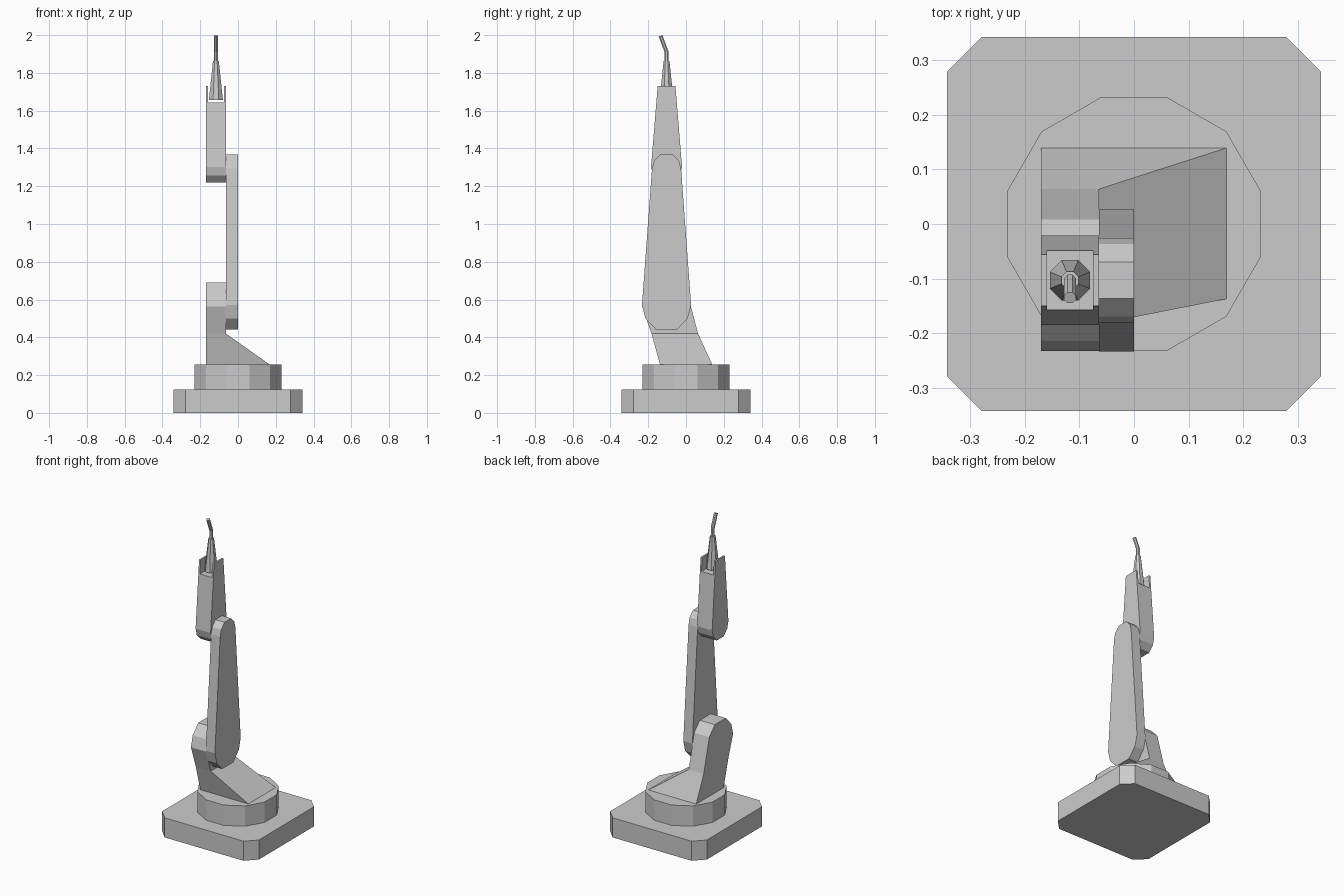
import bpy, bmesh
from math import pi, cos, sin, radians
from mathutils import Vector

if "Cube" in bpy.data.objects:
    bpy.data.objects.remove(bpy.data.objects["Cube"])

XL, XM, YC = -0.17, -0.064, -0.103   # outer and inner side of the arm, arm centre line


def finish(name, bm):
    bmesh.ops.recalc_face_normals(bm, faces=bm.faces)
    me = bpy.data.meshes.new(name)
    bm.to_mesh(me)
    bm.free()
    ob = bpy.data.objects.new(name, me)
    bpy.context.collection.objects.link(ob)
    return ob


def loft(bm, rings):
    """Skin closed rings of equal length and cap both ends."""
    vs = [[bm.verts.new(p) for p in r] for r in rings]
    n = len(vs[0])
    for a, b in zip(vs, vs[1:]):
        for i in range(n):
            bm.faces.new((a[i], a[(i + 1) % n], b[(i + 1) % n], b[i]))
    bm.faces.new(vs[0])
    bm.faces.new(vs[-1])
    return vs


def cap(zc, r, up):
    """Faceted half-round end in (y, z), running counter-clockwise."""
    half = [(1, 0), (.86, .54), (.43, .99)]
    pts = half + [(-y, z) for y, z in reversed(half)]
    s = 1 if up else -1
    return [(YC + s * r * y, zc + s * r * z) for y, z in pts]


def slab(bm, profile, x0, x1):
    return loft(bm, [[(x, y, z) for y, z in profile] for x in (x0, x1)])


def ring(n, r, centre, turn=0.0, tilt=0.0):
    """Polygon ring, tilted towards the front."""
    out = []
    for i in range(n):
        a = 2 * pi * i / n + turn
        y = r * sin(a)
        out.append(Vector(centre) + Vector((r * cos(a), y * cos(tilt), y * sin(tilt))))
    return out


# Base plate with chamfered corners
bm = bmesh.new()
h, c = 0.342, 0.278
outline = [(h, -c), (h, c), (c, h), (-c, h), (-h, c), (-h, -c), (-c, -h), (c, -h)]
loft(bm, [[(x, y, z) for x, y in outline] for z in (0, 0.125)])
finish("base_plate", bm)

# Twelve-sided turntable
bm = bmesh.new()
loft(bm, [ring(12, 0.239, (0, 0, z), pi / 12) for z in (0.125, 0.255)])
finish("turntable", bm)

# Shoulder bracket: rounded slab whose foot flares out to the right
bm = bmesh.new()
foot = [(-0.183, 0.42), (-0.137, 0.255), (0.139, 0.255), (0.064, 0.42)]
left, right = slab(bm, foot + cap(0.563, 0.129, True), XL, XM)
bmesh.ops.connect_verts(bm, verts=[right[0], right[3]])
for v in right[1:3]:
    v.co.x = 0.169
finish("shoulder_bracket", bm)

# Upper arm link
bm = bmesh.new()
slab(bm, cap(0.57, 0.13, False) + cap(1.293, 0.077, True), XM, 0)
finish("upper_arm", bm)

# Forearm with a slot cut into its upper end
bm = bmesh.new()
slab(bm, cap(1.302, 0.082, False) + [(-0.056, 1.73), (-0.15, 1.73)], XL, XM)
forearm = finish("forearm", bm)
bm = bmesh.new()
slab(bm, [(-0.3, 1.643), (0.1, 1.643), (0.1, 1.9), (-0.3, 1.9)], -0.159, -0.075)
cutter = finish("slot_cutter", bm)
cutter.hide_render = True
mod = forearm.modifiers.new("slot", 'BOOLEAN')
mod.operation, mod.object, mod.solver = 'DIFFERENCE', cutter, 'EXACT'
bpy.context.view_layer.objects.active = forearm
bpy.ops.object.modifier_apply(modifier="slot")
bpy.data.objects.remove(cutter)

# Tapered eight-sided wrist held in the slot
XW = -0.117
bm = bmesh.new()
loft(bm, [ring(8, r, (XW, YC, z), pi / 8) for r, z in ((0.040, 1.657), (0.017, 1.862))])
finish("wrist_cone", bm)

# Bent nozzle tube
bm = bmesh.new()
path = [(YC, 1.85, 0), (YC, 1.912, 11), (-0.135, 1.996, 22)]
loft(bm, [ring(8, 0.0115, (XW, y, z), pi / 8, radians(t)) for y, z, t in path])
finish("nozzle", bm)
